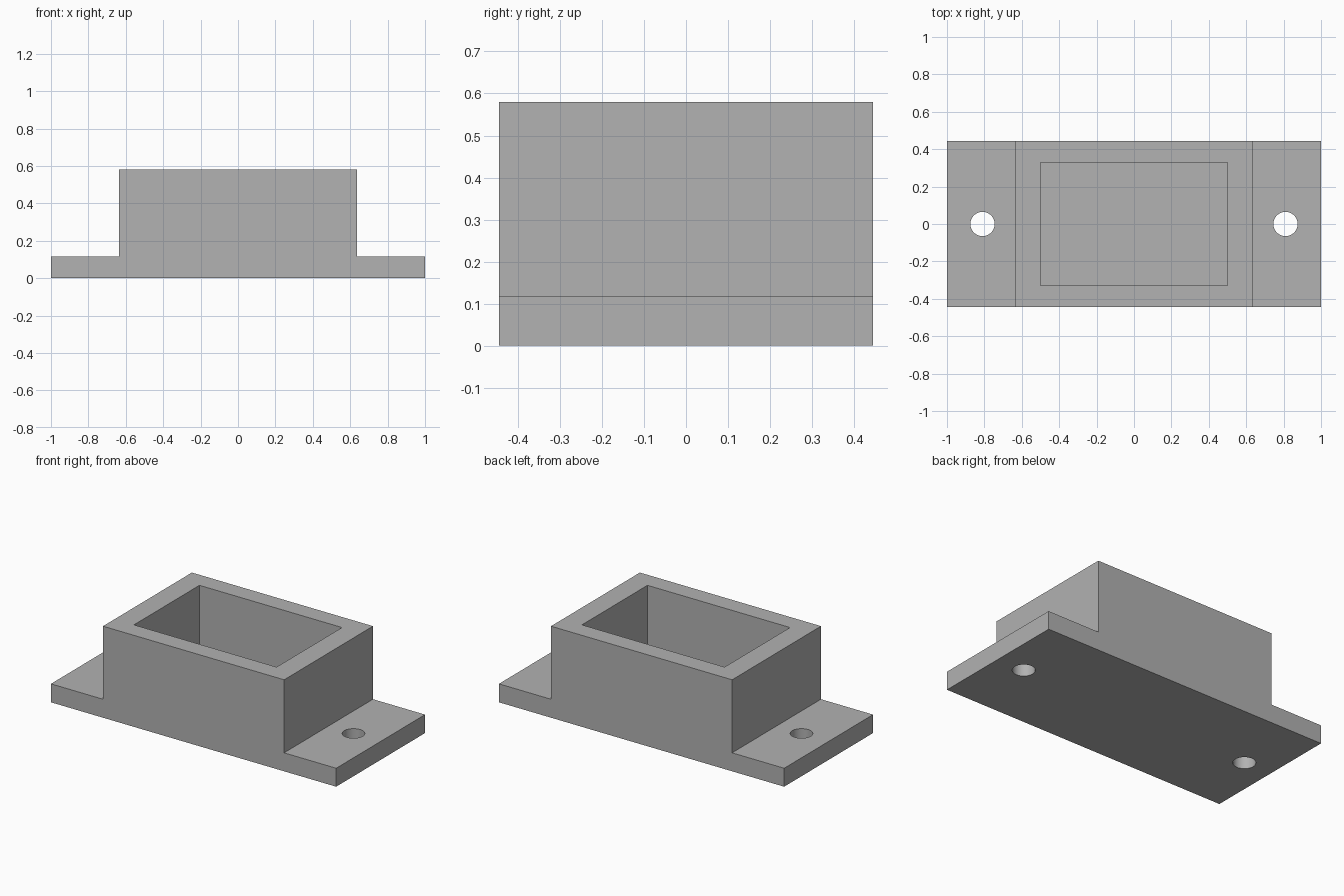
import bpy
import bmesh
import math

cube = bpy.data.objects.get("Cube")
if cube:
    bpy.data.objects.remove(cube, do_unlink=True)

# Main dimensions
HALF_LENGTH, HALF_DEPTH = 1.0, 0.445
BOX_HALF, HEIGHT, FLANGE = 0.635, 0.58, 0.117
POCKET_X, POCKET_Y, FLOOR = 0.5, 0.328, 0.117
HOLE_X, HOLE_RADIUS = 0.81, 0.065

grey = bpy.data.materials.new("plain_grey")
grey.use_nodes = True
colour = (0.445, 0.445, 0.445, 1)
grey.diffuse_color = colour
grey.node_tree.nodes["Principled BSDF"].inputs["Base Color"].default_value = colour


def add_object(name, bm):
    bmesh.ops.recalc_face_normals(bm, faces=bm.faces)
    mesh = bpy.data.meshes.new(name)
    bm.to_mesh(mesh)
    bm.free()
    mesh.materials.append(grey)
    obj = bpy.data.objects.new(name, mesh)
    bpy.context.collection.objects.link(obj)
    return obj


def cut(target, cutter):
    """Subtract the cutter, apply the result and discard the cutter."""
    cutter.hide_render = True
    mod = target.modifiers.new("cut", "BOOLEAN")
    mod.operation = "DIFFERENCE"
    mod.solver = "EXACT"
    mod.object = cutter
    bpy.context.view_layer.objects.active = target
    bpy.ops.object.modifier_apply(modifier=mod.name)
    bpy.data.objects.remove(cutter, do_unlink=True)


# Housing with flanges: stepped profile extruded front to back
right_side = [(HALF_LENGTH, 0), (HALF_LENGTH, FLANGE), (BOX_HALF, FLANGE), (BOX_HALF, HEIGHT)]
profile = right_side + [(-x, z) for x, z in reversed(right_side)]
bm = bmesh.new()
face = bm.faces.new([bm.verts.new((x, -HALF_DEPTH, z)) for x, z in profile])
extruded = bmesh.ops.extrude_face_region(bm, geom=[face])["geom"]
verts = [v for v in extruded if isinstance(v, bmesh.types.BMVert)]
bmesh.ops.translate(bm, verts=verts, vec=(0, 2 * HALF_DEPTH, 0))
housing = add_object("flanged_housing", bm)

# Open rectangular pocket
bm = bmesh.new()
bmesh.ops.create_cube(bm, size=2)
bmesh.ops.scale(bm, verts=bm.verts, vec=(POCKET_X, POCKET_Y, HEIGHT / 2))
bmesh.ops.translate(bm, verts=bm.verts, vec=(0, 0, FLOOR + HEIGHT / 2))
cut(housing, add_object("pocket_cutter", bm))

# Mounting hole in each flange
for side in (-1, 1):
    bm = bmesh.new()
    bmesh.ops.create_cone(bm, cap_ends=True, segments=48, radius1=HOLE_RADIUS,
                          radius2=HOLE_RADIUS, depth=1)
    bmesh.ops.translate(bm, verts=bm.verts, vec=(side * HOLE_X, 0, 0))
    cut(housing, add_object("hole_cutter", bm))

# Smooth hole walls, crisp edges elsewhere
bpy.ops.object.select_all(action="DESELECT")
housing.select_set(True)
bpy.context.view_layer.objects.active = housing
bpy.ops.object.shade_smooth_by_angle(angle=math.radians(30))
